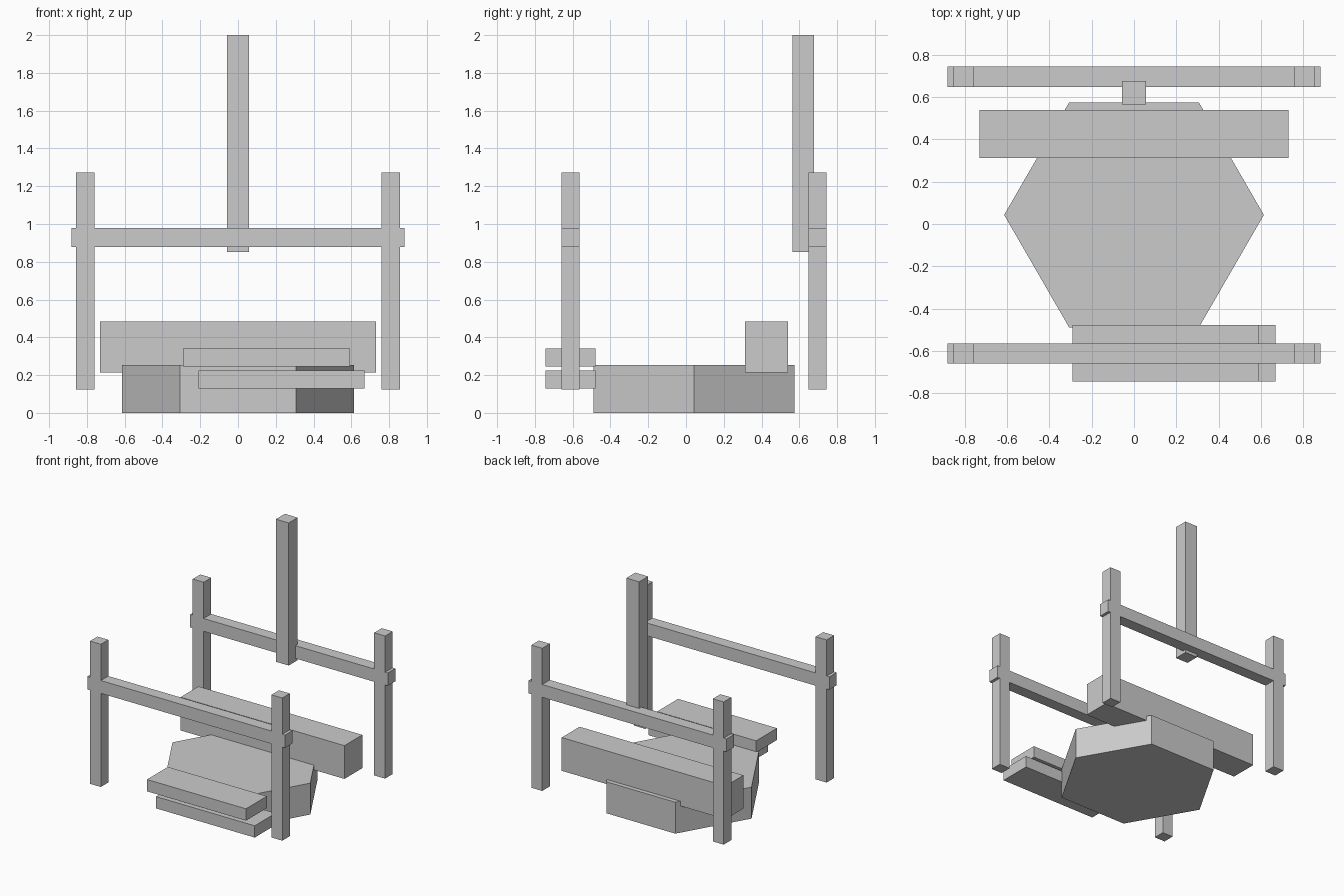
import bpy
import math

if "Cube" in bpy.data.objects:
    bpy.data.objects.remove(bpy.data.objects["Cube"])

grey = bpy.data.materials.new("plain grey")
grey.diffuse_color = (0.6, 0.6, 0.6, 1)
grey.use_nodes = True
grey.node_tree.nodes["Principled BSDF"].inputs["Base Color"].default_value = grey.diffuse_color


def box(name, x, y, z):
    """Box from (min, max) ranges on each axis."""
    spans = (x, y, z)
    bpy.ops.mesh.primitive_cube_add(size=1, location=[(a + b) / 2 for a, b in spans])
    ob = bpy.context.object
    ob.name = name
    ob.scale = [b - a for a, b in spans]
    bpy.ops.object.transform_apply(location=False, rotation=False, scale=True)
    ob.data.materials.append(grey)
    return ob


# Hexagonal base with corners pointing to the sides
bpy.ops.mesh.primitive_cylinder_add(vertices=6, radius=0.614, depth=0.253,
                                    location=(0, 0.043, 0.1265),
                                    rotation=(0, 0, math.radians(30)))
base = bpy.context.object
base.name = "hexagonal_base"
base.data.materials.append(grey)

# Thick block across the back of the base
box("back_block", (-0.73, 0.73), (0.312, 0.539), (0.215, 0.483))

# Two staggered steps at the front
box("upper_step", (-0.29, 0.592), (-0.744, -0.478), (0.246, 0.341))
box("lower_step", (-0.21, 0.67), (-0.744, -0.478), (0.13, 0.225))

# Front and back railings: two posts and a cross rail each
for side, y in (("front", (-0.66, -0.565)), ("back", (0.648, 0.744))):
    for label, x in (("left", (-0.857, -0.76)), ("right", (0.76, 0.857))):
        box(f"{side}_{label}_post", x, y, (0.123, 1.272))
    box(f"{side}_rail", (-0.881, 0.881), y, (0.877, 0.98))

# Tall mast at the back
box("mast", (-0.057, 0.057), (0.564, 0.677), (0.852, 2.0))
